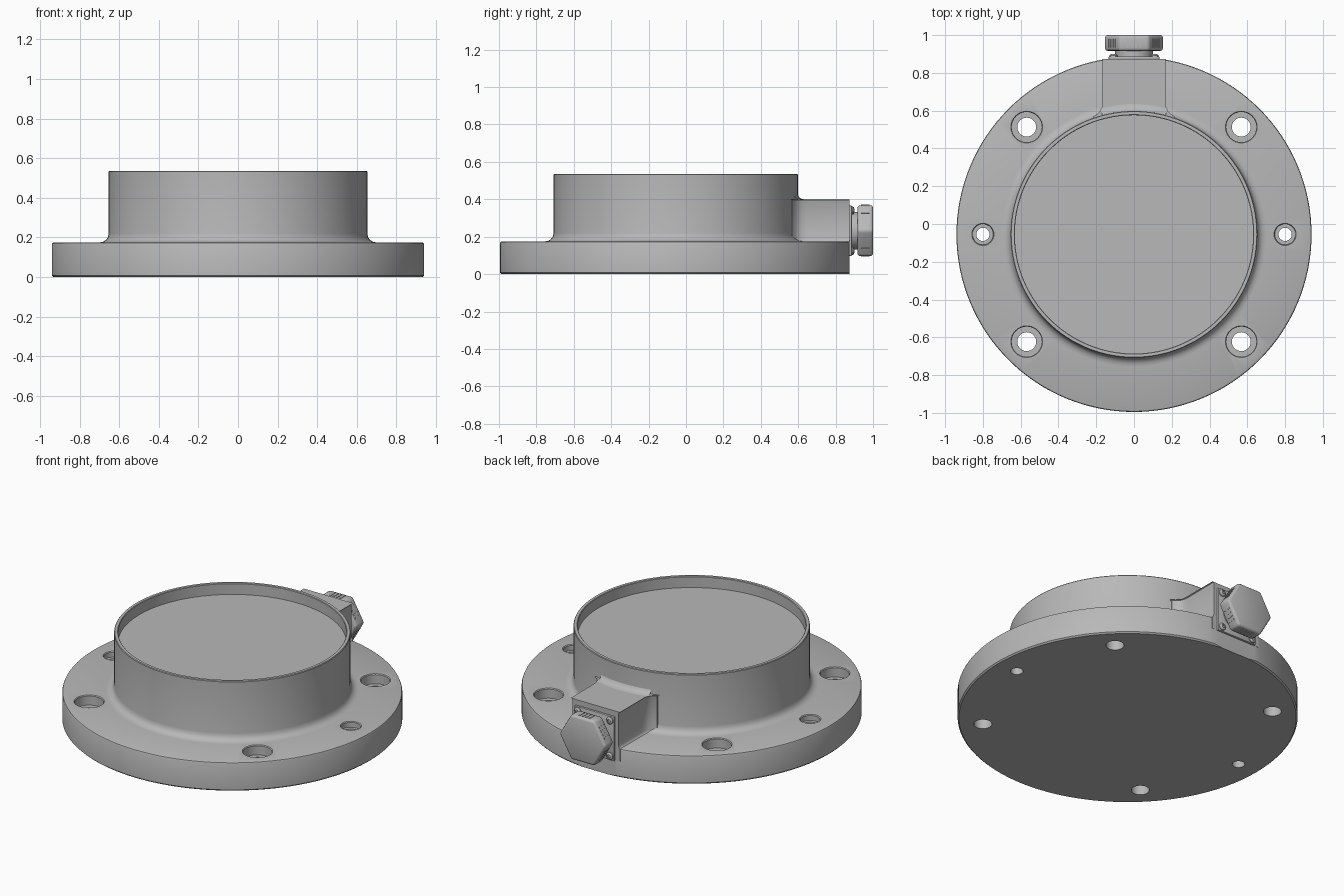
import bpy, bmesh, math
from mathutils import Matrix, Vector

if "Cube" in bpy.data.objects:
    bpy.data.objects.remove(bpy.data.objects["Cube"], do_unlink=True)

CENTRE_Y = -0.055   # axis of the round body
FLAT_Y = 0.873      # flat rear face of flange and housing
PLUG_Z = 0.232      # axis height of the connector

grey = bpy.data.materials.new("satin_grey")
grey.use_nodes = True
colour = (0.48, 0.48, 0.48, 1)
grey.diffuse_color = colour
grey.node_tree.nodes["Principled BSDF"].inputs["Base Color"].default_value = colour


def finish(name, bm):
    bmesh.ops.recalc_face_normals(bm, faces=bm.faces)
    mesh = bpy.data.meshes.new(name)
    bm.to_mesh(mesh)
    bm.free()
    mesh.materials.append(grey)
    obj = bpy.data.objects.new(name, mesh)
    bpy.context.collection.objects.link(obj)
    return obj


def lathe(name, profile, loc, segments=48, along_y=False, start=0, sweep=math.tau):
    """Revolve (radius, height) points about z, or about y."""
    bm = bmesh.new()
    verts = [bm.verts.new((r, 0, h)) for r, h in profile]
    edges = [bm.edges.new(pair) for pair in zip(verts, verts[1:])]
    bmesh.ops.rotate(bm, verts=verts, matrix=Matrix.Rotation(start, 3, "Z"))
    bmesh.ops.spin(bm, geom=verts + edges, axis=(0, 0, 1), cent=(0, 0, 0),
                   angle=sweep, steps=segments)
    bmesh.ops.remove_doubles(bm, verts=bm.verts, dist=1e-5)
    if along_y:
        bm.transform(Matrix.Rotation(-math.pi / 2, 4, "X"))
    bm.transform(Matrix.Translation(loc))
    return finish(name, bm)


def block(name, size, loc, rot=None):
    bm = bmesh.new()
    bmesh.ops.create_cube(bm, size=1)
    bm.transform(Matrix.Diagonal((*size, 1)))
    bm.transform(Matrix.Translation(loc) @ (rot or Matrix()))
    return finish(name, bm)


def apply_modifier(obj, mod):
    bpy.context.view_layer.objects.active = obj
    bpy.ops.object.modifier_apply(modifier=mod.name)


def cut(obj, cutter):
    mod = obj.modifiers.new("cut", "BOOLEAN")
    mod.operation = "DIFFERENCE"
    mod.solver = "EXACT"
    mod.object = cutter
    apply_modifier(obj, mod)
    bpy.data.objects.remove(cutter, do_unlink=True)


def bevel(obj, width, segments=3):
    mod = obj.modifiers.new("bevel", "BEVEL")
    mod.width = width
    mod.segments = segments
    mod.limit_method = "ANGLE"
    apply_modifier(obj, mod)


# Flange and drum with a shallow recess in its top
body = lathe("flanged_body", [
    (0, 0), (0.932, 0), (0.94, 0.008), (0.94, 0.165), (0.937, 0.172), (0.93, 0.175),
    (0.70, 0.175), (0.682, 0.178), (0.667, 0.187), (0.657, 0.201), (0.653, 0.22),
    (0.653, 0.532), (0.65, 0.536), (0.634, 0.536), (0.631, 0.533),
    (0.631, 0.468), (0, 0.468)], (0, CENTRE_Y, 0), 128)

# Flat at the rear of the flange
cut(body, block("flat_cutter", (1, 0.4, 1), (0, FLAT_Y + 0.2, 0)))

# Four counterbored bolt holes and two smaller dowel holes
for sx in (-1, 1):
    for dy, hole, bore, depth in ((0.568, 0.05, 0.08, 0.06),
                                  (-0.568, 0.05, 0.08, 0.06),
                                  (0, 0.035, 0.055, 0.035)):
        x = sx * (0.568 if dy else 0.8)
        cut(body, lathe("hole_cutter", [
            (0, -0.1), (hole, -0.1), (hole, 0.175 - depth), (bore, 0.175 - depth),
            (bore, 0.17), (bore + 0.012, 0.185), (bore + 0.012, 0.3), (0, 0.3)],
            (x, CENTRE_Y + dy, 0), 32))

# Connector housing, flared where it meets the drum
half = [(0.156, FLAT_Y), (0.156, 0.65), (0.159, 0.62), (0.168, 0.60),
        (0.182, 0.585), (0.205, 0.57), (0.205, 0.50)]
outline = half + [(-x, y) for x, y in reversed(half)]
bm = bmesh.new()
rings = []
for z, grow in ((0.10, 0.01), (0.175, 0.01), (0.18, 0.004), (0.19, 0),
                (0.39, 0), (0.396, -0.003), (0.399, -0.01)):
    rings.append([bm.verts.new((x + math.copysign(grow, x), y, z)) for x, y in outline])
for low, high in zip(rings, rings[1:]):
    for i in range(len(outline)):
        j = (i + 1) % len(outline)
        bm.faces.new((low[i], low[j], high[j], high[i]))
bm.faces.new(rings[0])
bm.faces.new(rings[-1])
finish("connector_housing", bm)

# Fillet between housing top and drum wall
lathe("housing_fillet", [(0.69, 0.399), (0.672, 0.403), (0.66, 0.411), (0.653, 0.425),
                         (0.645, 0.399), (0.69, 0.399)],
      (0, CENTRE_Y, 0), 16, start=math.pi / 2 - 0.26, sweep=0.52)

# Square connector plate with four socket screws
plate = block("connector_plate", (0.27, 0.016, 0.27), (0, FLAT_Y + 0.006, PLUG_Z))
bevel(plate, 0.005, 2)
for sx in (-1, 1):
    for sz in (-1, 1):
        lathe("plate_screw", [(0, 0), (0.022, 0), (0.022, 0.006), (0.017, 0.012),
                              (0.010, 0.014), (0.010, 0.006), (0, 0.006)],
              (sx * 0.108, FLAT_Y + 0.013, PLUG_Z + sz * 0.108), 16, along_y=True)

# Connector neck and hexagonal cap
lathe("connector_neck", [(0, 0), (0.1, 0), (0.1, 0.06), (0, 0.06)],
      (0, FLAT_Y, PLUG_Z), 40, along_y=True)
cap = lathe("hex_cap", [(0, 0), (0.157, 0), (0.157, 0.083), (0, 0.083)],
            (0, 0.917, PLUG_Z), 6, along_y=True)
bevel(cap, 0.014)

# Grip ribs on each side of the cap
apothem = 0.157 * math.cos(math.pi / 6)
for side in range(6):
    turn = Matrix.Rotation(side * math.pi / 3, 4, "Y")
    for k in (-1.5, -0.5, 0.5, 1.5):
        spot = turn @ Vector((k * 0.022, 0, apothem))
        block("grip_rib", (0.01, 0.045, 0.006),
              spot + Vector((0, 0.958, PLUG_Z)), turn)

# Smooth curved surfaces, keep edges crisp
bpy.ops.object.select_all(action="DESELECT")
for obj in bpy.context.collection.objects:
    if obj.type == "MESH":
        obj.select_set(True)
        bpy.context.view_layer.objects.active = obj
bpy.ops.object.shade_smooth_by_angle(angle=math.radians(32))
